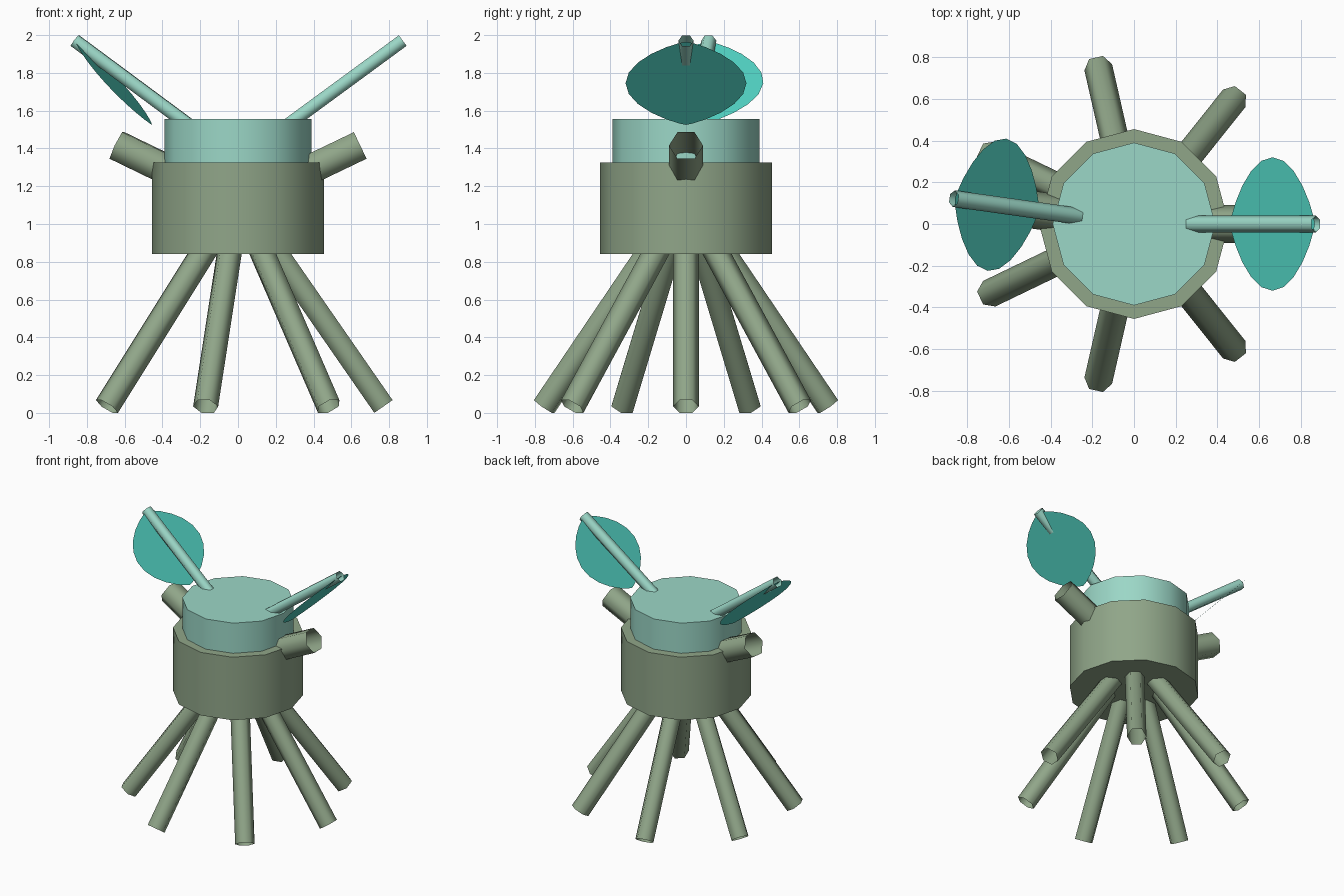
import bpy, bmesh, math
from mathutils import Matrix, Vector

cube = bpy.data.objects.get("Cube")
if cube:
    bpy.data.objects.remove(cube, do_unlink=True)


def material(name, rgb):
    m = bpy.data.materials.new(name)
    m.use_nodes = True
    m.diffuse_color = (*rgb, 1)
    m.node_tree.nodes["Principled BSDF"].inputs["Base Color"].default_value = (*rgb, 1)
    return m


sage = material("sage_green", (0.28, 0.38, 0.25))
pale = material("pale_teal", (0.33, 0.68, 0.57))
turquoise = material("turquoise", (0.08, 0.62, 0.52))


def finish(name, bm, mat, smooth=True):
    mesh = bpy.data.meshes.new(name)
    bm.to_mesh(mesh)
    bm.free()
    mesh.materials.append(mat)
    if smooth:
        for p in mesh.polygons:
            p.use_smooth = True
        mesh.set_sharp_from_angle(angle=math.radians(70))
    obj = bpy.data.objects.new(name, mesh)
    bpy.context.collection.objects.link(obj)
    return obj


def drum(name, radius, bottom, top, mat):
    """Closed twelve-sided cylinder."""
    bm = bmesh.new()
    bmesh.ops.create_cone(bm, cap_ends=True, segments=12, radius1=radius, radius2=radius,
                          depth=top - bottom,
                          matrix=Matrix.Translation((0, 0, (bottom + top) / 2)))
    finish(name, bm, mat)


def tube(name, start, end, radius, turn, mat):
    """Open six-sided tube between two (distance, height) points, turned about z."""
    a, b = Vector((start[0], 0, start[1])), Vector((end[0], 0, end[1]))
    axis = b - a
    tilt = math.atan2(axis.x, axis.z)
    place = (Matrix.Rotation(turn, 4, 'Z') @ Matrix.Translation((a + b) / 2)
             @ Matrix.Rotation(tilt, 4, 'Y'))
    bm = bmesh.new()
    bmesh.ops.create_cone(bm, cap_ends=False, segments=6, radius1=radius, radius2=radius,
                          depth=axis.length, matrix=place)
    finish(name, bm, mat)


def ear(name, turn):
    """Flat leaf-shaped sheet leaning outwards."""
    low, high = Vector((0.46, 0, 1.525)), Vector((0.867, 0, 1.965))
    mid, half = (low + high) / 2, (high - low) / 2
    spin = Matrix.Rotation(turn, 4, 'Z')
    bm = bmesh.new()
    verts = []
    count = 24
    for i in range(count):
        a = 2 * math.pi * i / count
        s = math.sin(a)
        width = math.copysign(abs(s) ** 1.6, s) * 0.32
        verts.append(bm.verts.new(spin @ (mid + half * math.cos(a) + Vector((0, width, 0)))))
    bm.faces.new(verts)
    bm.normal_update()
    if bm.faces[:][0].normal.z < 0:
        bmesh.ops.reverse_faces(bm, faces=bm.faces[:])
    finish(name, bm, turquoise, smooth=False)


# Body and head
drum("body", 0.455, 0.84, 1.325, sage)
drum("head", 0.39, 1.2, 1.557, pale)

# Seven splayed legs
for i in range(7):
    tube(f"leg_{i + 1}", (0.10, 1.0), (0.77, 0.034), 0.068, 2 * math.pi * i / 7, sage)

# Arms, ear stalks and ears on each side
for side, turn in (("left", 0), ("right", math.radians(172))):
    tube(f"{side}_arm", (0.27, 1.235), (0.647, 1.416), 0.09, turn, sage)
    tube(f"{side}_ear_stalk", (0.17, 1.456), (0.872, 1.971), 0.04, turn, pale)
    ear(f"{side}_ear", turn)
